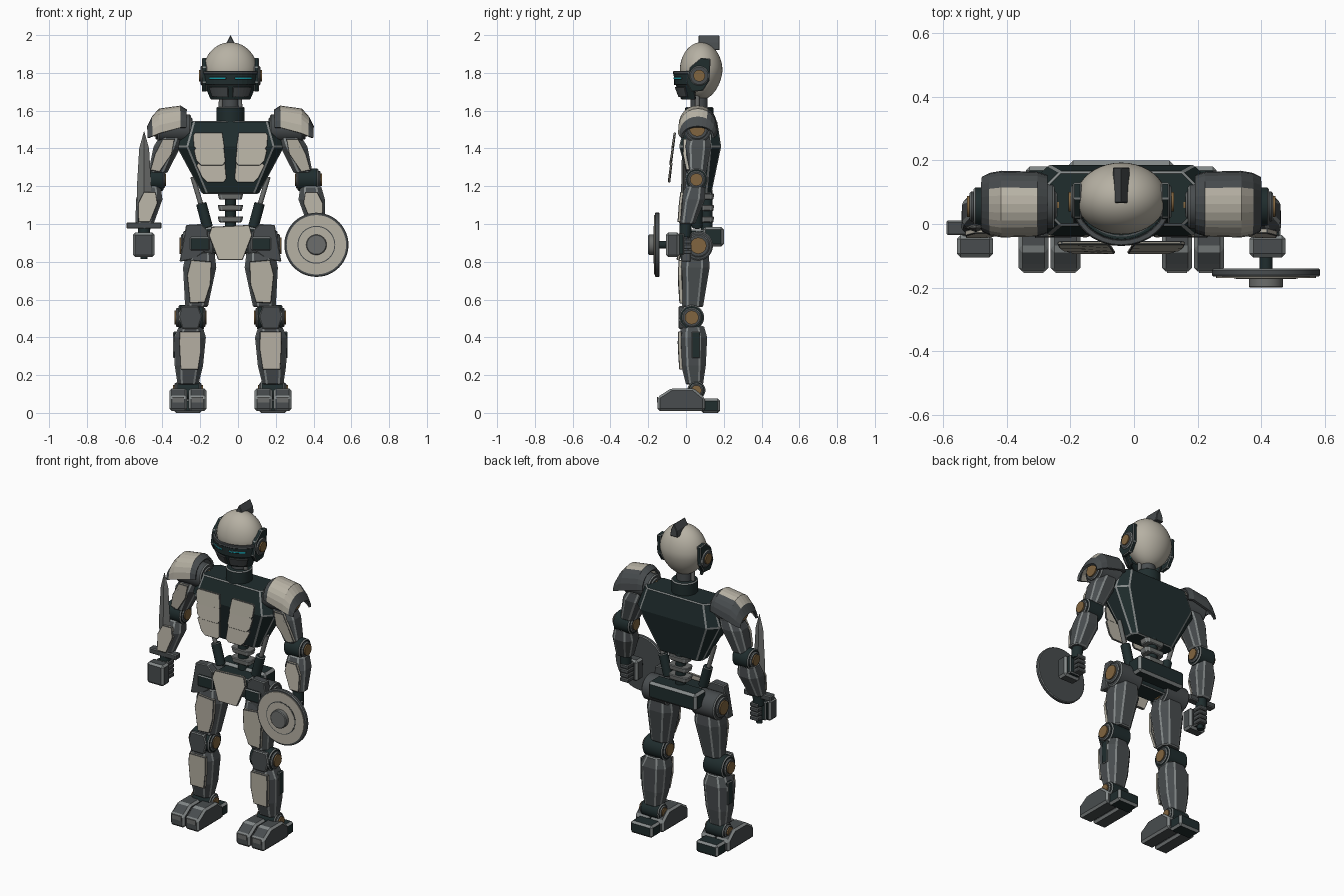
import bpy, bmesh, math
from mathutils import Vector, Matrix

if "Cube" in bpy.data.objects:
    bpy.data.objects.remove(bpy.data.objects["Cube"])

X0 = -0.04  # body centre line


def material(name, rgb):
    m = bpy.data.materials.new(name)
    m.diffuse_color = (*rgb, 1)
    m.use_nodes = True
    m.node_tree.nodes["Principled BSDF"].inputs["Base Color"].default_value = m.diffuse_color
    return m


BEIGE = material("beige_armour", (0.47, 0.44, 0.37))
GREY = material("dark_grey", (0.065, 0.073, 0.077))
TEAL = material("black_teal", (0.014, 0.026, 0.027))
EDGE = material("worn_edge", (0.23, 0.25, 0.25))
STEEL = material("steel", (0.15, 0.155, 0.15))
GOLD = material("bronze", (0.22, 0.13, 0.05))
CYAN = material("cyan_glow", (0.01, 0.55, 0.65))
ROUND = []


def finish(name, bm, mat, bevel=0.0, edge=EDGE, smooth=False):
    bmesh.ops.recalc_face_normals(bm, faces=bm.faces)
    me = bpy.data.meshes.new(name)
    bm.to_mesh(me)
    bm.free()
    ob = bpy.data.objects.new(name, me)
    bpy.context.collection.objects.link(ob)
    me.materials.append(mat)
    if bevel:
        me.materials.append(edge)
        b = ob.modifiers.new("edges", 'BEVEL')
        b.width, b.segments, b.limit_method, b.angle_limit = bevel, 1, 'ANGLE', 0.5
        b.material = 1
    if smooth:
        ROUND.append(ob)
    return ob


def loft(name, rings, mat, bevel=0.005, edge=EDGE, smooth=False, cap=True):
    bm = bmesh.new()
    vs = [[bm.verts.new(p) for p in r] for r in rings]
    n = len(rings[0])
    for a, b in zip(vs, vs[1:]):
        for i in range(n if cap else n - 1):
            j = (i + 1) % n
            bm.faces.new((a[i], a[j], b[j], b[i]))
    if cap:
        bm.faces.new(vs[0])
        bm.faces.new(vs[-1])
    return finish(name, bm, mat, bevel, edge, smooth)


def octagon(x, y, z, hx, hy, c=0.35):
    c *= min(hx, hy)
    q = [(hx, hy - c), (hx - c, hy), (c - hx, hy), (-hx, hy - c),
         (-hx, c - hy), (c - hx, -hy), (hx - c, -hy), (hx, c - hy)]
    return [(x + u, y + v, z) for u, v in q]


def limb(name, s, rows, mat=GREY, c=0.5, bevel=0.006):
    return loft(name, [octagon(X0 + s * x, y, z, hx, hy, c) for x, y, z, hx, hy in rows], mat, bevel)


def prism(name, s, pts, vec, mat, bevel=0.004, edge=EDGE):
    a = [Vector((X0 + s * x, y, z)) for x, y, z in pts]
    v = Vector((s * vec[0], vec[1], vec[2]))
    return loft(name, [a, [p + v for p in a]], mat, bevel, edge)


def box(name, s, x, y, z, mat, bevel=0.006, edge=EDGE):
    pts = [(x[0], y[0], z[0]), (x[1], y[0], z[0]), (x[1], y[1], z[0]), (x[0], y[1], z[0])]
    return prism(name, s, pts, (0, 0, z[1] - z[0]), mat, bevel, edge)


def rod(name, s, p, q, r, mat, bevel=0.0, n=28):
    p, q = [Vector((X0 + s * a[0], a[1], a[2])) for a in (p, q)]
    bm = bmesh.new()
    rot = (q - p).to_track_quat('Z', 'Y').to_matrix().to_4x4()
    bmesh.ops.create_cone(bm, cap_ends=True, segments=n, radius1=r, radius2=r, depth=(q - p).length,
                          matrix=Matrix.Translation((p + q) / 2) @ rot)
    return finish(name, bm, mat, bevel, smooth=True)


def joint(name, s, x0, x1, y, z, r, mat=TEAL):
    rod(name, s, (x0, y, z), (x1, y, z), r, mat, 0.006)
    rod(name + "_ring", s, (x0 - 0.008, y, z), (x1 + 0.012, y, z), r * 0.78, GREY, 0.005)
    rod(name + "_cap", s, (x0 - 0.014, y, z), (x1 + 0.02, y, z), r * 0.55, GOLD)


# torso, neck, spine and pelvis
limb("torso", 1, [(0, .082, 1.16, .15, .052), (0, .075, 1.41, .285, .111), (0, .08, 1.545, .235, .085)], TEAL, .5)
rod("neck_base", 1, (0, .07, 1.53), (0, .07, 1.62), .075, TEAL, .006)
rod("neck", 1, (0, .07, 1.6), (0, .07, 1.7), .045, GREY)
for s in (-1, 1):
    rod("neck_cable", s, (.052, .06, 1.6), (.048, .06, 1.69), .012, STEEL)
for z in (1.025, 1.085, 1.145):
    limb("spine_segment", 1, [(0, .11, z - .016, .06, .036), (0, .11, z + .016, .068, .038)], STEEL, .4, .004)
rod("spine_core", 1, (0, .11, .93), (0, .11, 1.18), .03, TEAL)
box("pelvis_back", 1, (-.165, .165), (.09, .2), (.88, .985), TEAL, .014)
box("pelvis_core", 1, (-.11, .11), (.0, .12), (.85, .97), TEAL)
prism("loin_plate", 1, [(-.1, -.03, .985), (.1, -.03, .995), (.115, -.035, .94), (.065, -.05, .81),
                        (-.065, -.05, .81), (-.115, -.035, .94)], (0, .018, 0), BEIGE, .003, GREY)

# head: smooth skull tapering to the jaw
bm = bmesh.new()
bmesh.ops.create_uvsphere(bm, u_segments=40, v_segments=24, radius=1)
for v in bm.verts:
    k = 1 + 0.12 * min(v.co.z, 0)
    v.co = (X0 + .143 * v.co.x * k, .08 + .113 * v.co.y * k, 1.81 + .152 * v.co.z)
finish("skull", bm, BEIGE, smooth=True)
prism("crest", 1, [(-.026, .066, 1.92), (.026, .066, 1.92), (.02, .066, 1.96), (0, .066, 2.0), (-.02, .066, 1.96)],
      (0, .112, 0), GREY, .003, GREY)


def band(name, a0, a1, rx, ry, lo, hi, mat, thick, n=14):
    # curved face strip around the front of the skull; lo, hi give (z, scale)
    rings = []
    for i in range(n + 1):
        a = math.radians(a0 + (a1 - a0) * i / n)
        ring = []
        for (z, k), t in ((lo, 0), (hi, 0), (hi, thick), (lo, thick)):
            ring.append((X0 + (rx * k + t) * math.sin(a), .075 - (ry * k + t) * math.cos(a), z))
        rings.append(ring)
    return loft(name, rings, mat, .003, GREY)


band("visor", -82, 82, .137, .122, (1.735, 1.0), (1.8, 1.02), TEAL, .016)
band("brow", -80, 80, .137, .122, (1.793, 1.03), (1.81, 1.02), GREY, .019)
band("jaw_mask", -75, 75, .125, .112, (1.66, .74), (1.737, 1.0), TEAL, .018)
for s in (-1, 1):
    band("eye", s * 8, s * 46, .137, .122, (1.765, 1.01), (1.778, 1.01), CYAN, .02, 6)
    band("cheek_plate", s * 5, s * 52, .125, .112, (1.672, .8), (1.725, .98), GREY, .026, 6)
    # ears
    prism("ear_plate", s, [(.125, .0, 1.75), (.125, .02, 1.83), (.125, .08, 1.88), (.125, .13, 1.875),
                           (.125, .125, 1.76), (.125, .09, 1.705), (.125, .03, 1.7)], (.026, 0, 0), TEAL)
    rod("ear_disc", s, (.12, .07, 1.785), (.158, .07, 1.785), .052, GREY, .005)
    rod("ear_cap", s, (.12, .07, 1.785), (.166, .07, 1.785), .031, GOLD)

    # floating chest plates, three overlapping rows
    for zt, zb, xo, xp, xi, xj, y in ((1.485, 1.385, .2, .195, .042, .03, -.077),
                                      (1.405, 1.31, .195, .182, .033, .025, -.087),
                                      (1.325, 1.22, .182, .15, .028, .02, -.095)):
        prism("chest_plate", s, [(xi, y + .012, zt), (xo - .012, y + .012, zt), (xo, y + .01, zt - .015),
                                 (xp, y, zb + .025), (xp - .025, y, zb), (xj + .015, y, zb), (xj, y, zb + .02)],
              (0, .012, 0), BEIGE, .003, GREY)

    # shoulder joint and curved pauldron
    joint("shoulder", s, .21, .385, .06, 1.505, .075, GREY)
    rings = []
    for x, top, h, r in ((.235, 1.6, .09, .085), (.265, 1.62, .11, .095), (.375, 1.605, .125, .098),
                         (.41, 1.565, .1, .092), (.435, 1.515, .06, .08)):
        rings.append([(X0 + s * x, .0625 - r * math.cos(a), top - h * (1 - math.sin(a) ** .8))
                      for a in [math.pi * i / 12 for i in range(13)]])
    p = loft("pauldron", rings, GREY, 0, cap=False)
    p.data.materials.append(BEIGE)
    for f in p.data.polygons:
        f.material_index = int(.27 < abs(f.center.x - X0) < .4 and f.center.y < .1)
    m = p.modifiers.new("shell", 'SOLIDIFY')
    m.thickness, m.offset = .014, 0

    # arm
    limb("upper_arm", s, [(.31, .065, 1.47, .06, .06), (.335, .06, 1.41, .072, .073), (.385, .055, 1.27, .05, .052)])
    prism("upper_arm_plate", s, [(.295, -.015, 1.45), (.36, -.015, 1.45), (.4, -.018, 1.37), (.425, .0, 1.285),
                                 (.375, .0, 1.275), (.31, -.018, 1.37)], (0, .02, 0), BEIGE, .003, GREY)
    joint("elbow", s, .355, .465, .055, 1.235, .06)
    limb("forearm", s, [(.425, .05, 1.2, .055, .05), (.43, .035, 1.13, .07, .066), (.455, .005, 1.0, .048, .042)])
    prism("forearm_plate", s, [(.395, -.03, 1.17), (.46, -.03, 1.17), (.49, -.038, 1.11), (.488, -.045, 1.01),
                               (.425, -.045, 1.01), (.385, -.038, 1.11)], (0, .018, 0), BEIGE, .003, GREY)
    rod("wrist", s, (.458, -.005, .93), (.455, .0, 1.01), .032, TEAL)
    box("fist", s, (.403, .517), (-.105, -.035), (.825, .955), GREY, .012)
    box("palm", s, (.425, .5), (-.04, -.01), (.835, .95), TEAL)
    for z in (.84, .868, .896, .924):
        box("finger", s, (.42, .475), (-.03, .03), (z, z + .023), GREY, .003)

    # waist piston
    rod("piston_sleeve", s, (.12, .06, .98), (.155, .06, 1.11), .028, TEAL, .004, 16)
    rod("piston_rod", s, (.155, .06, 1.1), (.2, .06, 1.25), .013, STEEL, 0, 12)

    # hip
    joint("hip", s, .09, .25, .065, .885, .078, GREY)
    prism("hip_guard", s, [(.12, -.025, .965), (.155, -.025, 1.0), (.235, -.025, .995), (.27, -.025, .8),
                           (.19, -.025, .815), (.115, -.025, .87)], (0, .05, 0), GREY)
    box("hip_pouch", s, (.11, .215), (-.038, .0), (.86, .93), TEAL)

    # leg
    limb("thigh", s, [(.16, .05, .85, .075, .07), (.163, .045, .77, .088, .08), (.18, .035, .56, .06, .055)])
    prism("thigh_plate", s, [(.1, -.04, .8), (.21, -.04, .81), (.23, -.043, .73), (.215, -.035, .58),
                             (.135, -.035, .585), (.105, -.043, .68)], (0, .022, 0), BEIGE, .003, GREY)
    joint("knee", s, .14, .275, .03, .505, .066)
    prism("knee_cap", s, [(.15, -.04, .51), (.17, -.04, .565), (.26, -.04, .565), (.275, -.04, .51),
                          (.255, -.04, .445), (.17, -.04, .445)], (0, .03, 0), GREY, .005)
    limb("shin", s, [(.21, .035, .46, .062, .06), (.215, .038, .4, .085, .074), (.22, .04, .25, .075, .065),
                     (.225, .045, .15, .055, .045)])
    prism("shin_plate", s, [(.155, -.042, .43), (.27, -.042, .43), (.272, -.044, .37), (.265, -.036, .23),
                            (.17, -.036, .23), (.155, -.044, .33)], (0, .02, 0), BEIGE, .003, GREY)
    box("shin_strip", s, (.285, .303), (.03, .075), (.29, .43), TEAL, .004)
    joint("ankle", s, .16, .285, .055, .12, .048)
    # foot: two toes and a heel
    for x in (.128, .229):
        prism("toe", s, [(x, -.15, .01), (x, -.15, .085), (x, -.125, .1), (x, -.08, .13), (x, .04, .13),
                         (x, .1, .08), (x, .1, .01)], (.094, 0, 0), GREY, .012)
        box("toe_plate", s, (x + .016, x + .078), (-.154, -.148), (.055, .083), STEEL, 0)
    box("heel", s, (.15, .3), (.08, .18), (0, .075), TEAL, .012)

# sword in the right hand
x, y = .457, -.012
rows = ((1.0, .034), (1.2, .038), (1.4, .026), (1.49, .001))
loft("sword_blade", [[(X0 - x - w, y, z), (X0 - x, y - .012 * w / .034, z), (X0 - x + w, y, z),
                      (X0 - x, y + .012 * w / .034, z)] for z, w in rows], STEEL, 0)
box("sword_guard", -1, (x - .092, x + .092), (-.035, .011), (.975, 1.008), GREY, .004)
rod("sword_grip", -1, (x, y, .815), (x, y, .98), .018, TEAL)

# round shield on the left hand
for name, r, y0, y1, m, b in (("shield_disc", .17, -.14, -.165, GREY, .004),
                              ("shield_face", .157, -.16, -.17, BEIGE, 0),
                              ("shield_groove", .1, -.165, -.1715, GREY, 0),
                              ("shield_inner", .095, -.165, -.173, BEIGE, 0),
                              ("shield_boss", .054, -.165, -.2, STEEL, .004)):
    rod(name, 1, (.455, y0, .89), (.455, y1, .89), r, m, b, 48)
rod("shield_grip", 1, (.455, -.14, .89), (.455, -.09, .89), .02, TEAL)

# smooth the round parts, keep their rims crisp
bpy.ops.object.select_all(action='DESELECT')
for ob in ROUND:
    ob.select_set(True)
bpy.context.view_layer.objects.active = ROUND[0]
bpy.ops.object.shade_smooth_by_angle(angle=math.radians(35))
